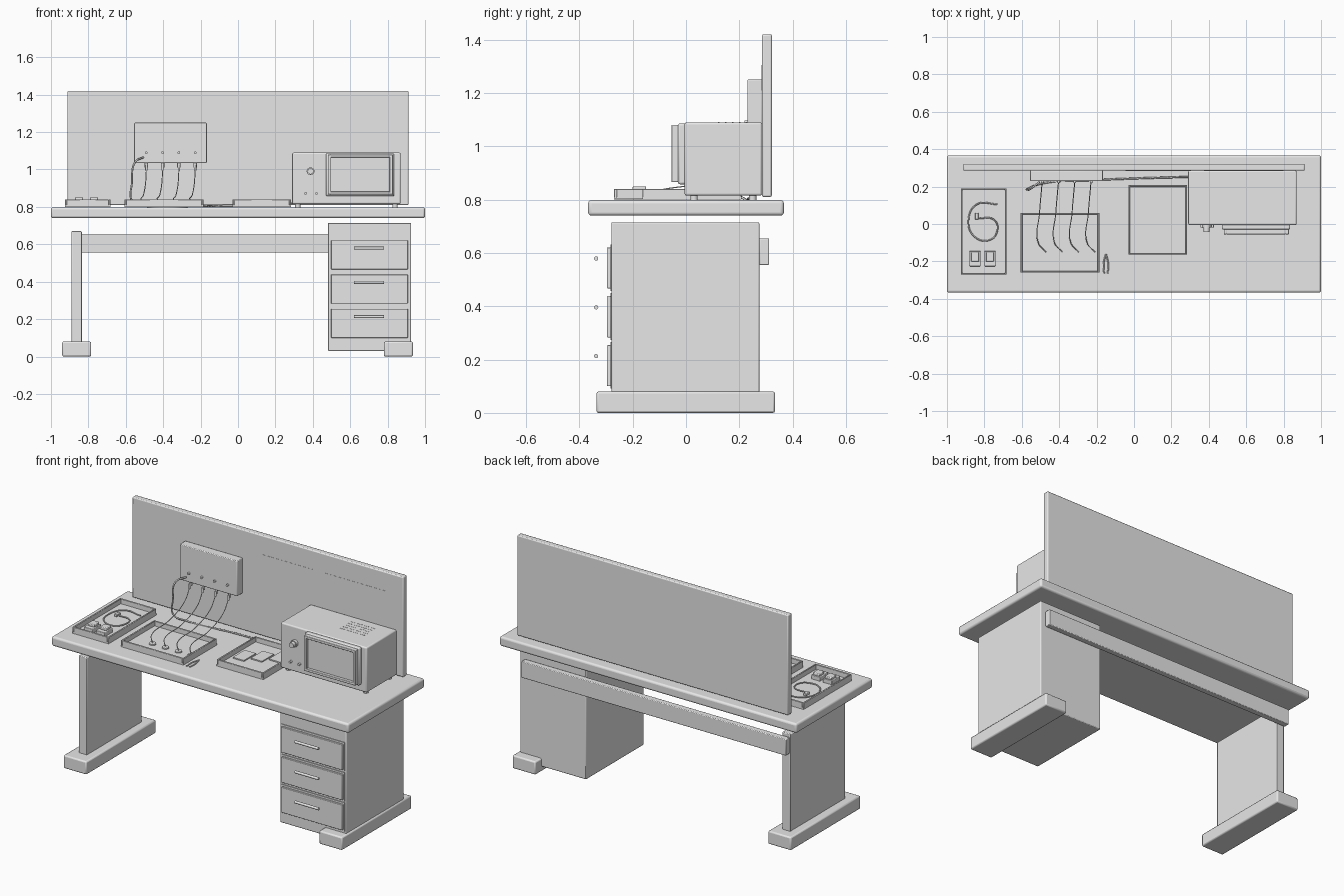
import bpy
import math
from mathutils import Vector

if "Cube" in bpy.data.objects:
    bpy.data.objects.remove(bpy.data.objects["Cube"], do_unlink=True)

GREY = (0.8, 0.8, 0.8, 1.0)
grey = bpy.data.materials.new("light grey")
grey.use_nodes = True
grey.diffuse_color = GREY
grey.node_tree.nodes["Principled BSDF"].inputs["Base Color"].default_value = GREY


def box(name, x, y, z, bevel=0.0, segments=2):
    """Box from its (low, high) range on each axis, with rounded edges."""
    bpy.ops.mesh.primitive_cube_add(size=1)
    o = bpy.context.object
    o.name = name
    lo, hi = Vector((x[0], y[0], z[0])), Vector((x[1], y[1], z[1]))
    for v in o.data.vertices:
        v.co = (lo + hi) / 2 + v.co * (hi - lo)
    o.data.materials.append(grey)
    if bevel:
        m = o.modifiers.new("rounded edges", 'BEVEL')
        m.width, m.segments = bevel, segments
        bpy.ops.object.shade_smooth_by_angle(angle=math.radians(40))
    return o


def cylinder(name, at, radius, depth, axis='Z', sides=20):
    turn = {'X': (0, math.pi / 2, 0), 'Y': (math.pi / 2, 0, 0), 'Z': (0, 0, 0)}[axis]
    bpy.ops.mesh.primitive_cylinder_add(vertices=sides, radius=radius, depth=depth,
                                        location=at, rotation=turn)
    o = bpy.context.object
    o.name = name
    o.data.materials.append(grey)
    bpy.ops.object.shade_smooth_by_angle(angle=math.radians(40))
    return o


def cable(name, points, radius):
    """Smooth tube through the given points."""
    c = bpy.data.curves.new(name, 'CURVE')
    c.dimensions = '3D'
    c.bevel_depth, c.bevel_resolution, c.resolution_u = radius, 1, 8
    c.use_fill_caps = True
    s = c.splines.new('BEZIER')
    s.bezier_points.add(len(points) - 1)
    for p, co in zip(s.bezier_points, points):
        p.co = co
        p.handle_left_type = p.handle_right_type = 'AUTO'
    o = bpy.data.objects.new(name, c)
    bpy.context.collection.objects.link(o)
    c.materials.append(grey)
    bpy.ops.object.select_all(action='DESELECT')
    o.select_set(True)
    bpy.context.view_layer.objects.active = o
    bpy.ops.object.convert(target='MESH')


def tray(name, x, y, z=(0.80, 0.84), wall=0.009):
    """Open tray: a slab whose top face is inset and pushed down."""
    box(name + "_floor", x, y, (z[0], z[0] + 0.01))
    for i in (0, 1):
        s = 1 if i == 0 else -1
        box(name + "_side_wall", sorted((x[i], x[i] + s * wall)), y, z, 0.002, 1)
        box(name + "_end_wall", (x[0] + wall, x[1] - wall),
            sorted((y[i], y[i] + s * wall)), z, 0.002, 1)


# Desk frame
box("tabletop", (-1, 1), (-0.367, 0.367), (0.74, 0.798), 0.012, 3)
box("back_panel", (-0.912, 0.912), (0.285, 0.322), (0.81, 1.42), 0.006)
box("rear_beam", (-0.89, 0.89), (0.275, 0.312), (0.555, 0.655), 0.004)
box("leg_panel", (-0.89, -0.835), (-0.26, 0.27), (0.07, 0.67), 0.004)
for side, x in (("right", (-0.94, -0.785)), ("left", (0.78, 0.935))):
    box(side + "_foot", x, (-0.336, 0.334), (0, 0.08), 0.008)

# Drawer cabinet
box("drawer_cabinet", (0.48, 0.925), (-0.28, 0.275), (0.03, 0.715), 0.005)
for i in range(3):
    z = 0.1 + i * 0.183
    box("drawer_recess", (0.49, 0.915), (-0.284, -0.27), (z - 0.009, z + 0.166))
    box("drawer_front", (0.497, 0.908), (-0.296, -0.282), (z, z + 0.155), 0.003)
    cylinder("drawer_handle", (0.7, -0.337, z + 0.113), 0.008, 0.16, 'X', 12)

# Instrument with framed screen
box("instrument_body", (0.29, 0.87), (-0.005, 0.285), (0.815, 1.09), 0.008, 3)
box("bezel_back", (0.47, 0.835), (-0.03, 0), (0.857, 1.086), 0.008)
for x in ((0.48, 0.498), (0.81, 0.828)):
    box("bezel_upright", x, (-0.055, -0.025), (0.866, 1.08), 0.003)
for z in ((0.866, 0.882), (1.064, 1.08)):
    box("bezel_rail", (0.495, 0.813), (-0.055, -0.025), z, 0.003)
box("screen", (0.497, 0.811), (-0.038, -0.025), (0.881, 1.065))
cylinder("dial_base", (0.388, -0.012, 0.99), 0.021, 0.02, 'Y')
cylinder("dial_knob", (0.388, -0.028, 0.99), 0.016, 0.03, 'Y')
for x in (0.362, 0.42):
    cylinder("push_button", (x, -0.01, 0.872), 0.007, 0.02, 'Y', 12)
for x in (0.32, 0.84):
    for y in (0.03, 0.25):
        cylinder("instrument_foot", (x, y, 0.807), 0.014, 0.02)
for row in range(5):
    for col in range(4):
        x, y = 0.6 + col * 0.045, 0.12 + row * 0.026
        box("vent_slot", (x, x + 0.032), (y, y + 0.006), (1.089, 1.091))

# Notices on the panel
for x in ((-0.045, 0.306), (0.374, 0.80)):
    box("notice_sheet", x, (0.284, 0.287), (1.21, 1.305))

# Trays
tray("narrow_tray", (-0.925, -0.682), (-0.27, 0.19))
tray("electrode_tray", (-0.606, -0.185), (-0.26, 0.06))
tray("card_tray", (-0.03, 0.284), (-0.163, 0.208))

# Wall box with sockets, leads and electrodes
box("wall_box", (-0.555, -0.167), (0.23, 0.286), (1.035, 1.25), 0.004)
for i in range(4):
    x, foot = -0.49 + i * 0.087, -0.47 + i * 0.087
    cylinder("indicator", (x, 0.226, 1.09), 0.007, 0.014, 'Y', 12)
    cylinder("socket", (x, 0.245, 1.025), 0.009, 0.03, 'Z', 12)
    cylinder("plug", (x, 0.235, 1.01), 0.006, 0.03, 'Z', 12)
    cable("lead", [(x, 0.235, 1.0), (x - 0.004, 0.19, 0.93), (x - 0.015, 0.06, 0.865),
                   (x - 0.022, -0.1, 0.835), (foot, -0.15, 0.818)], 0.0025)
    cylinder("electrode_disc", (foot, -0.15, 0.813), 0.02, 0.008)

# Main cable from wall box to instrument
cable("main_cable", [(-0.505, 0.225, 1.065), (-0.55, 0.19, 1.04), (-0.567, 0.185, 0.93),
                     (-0.565, 0.19, 0.83), (-0.5, 0.215, 0.805), (-0.2, 0.235, 0.805),
                     (0.05, 0.245, 0.805), (0.3, 0.252, 0.82)], 0.005)

# Cards
for i in range(3):
    x, y = i * 0.0875, -0.05 + i * 0.048
    box("card", (x, x + 0.075), (y, y + 0.115), (0.811, 0.818))

# Coiled wire and clips in the narrow tray
cable("coiled_wire", [(-0.73, 0.105, 0.816), (-0.84, 0.105, 0.82), (-0.885, 0.02, 0.816),
                      (-0.85, -0.07, 0.816), (-0.77, -0.085, 0.816), (-0.732, -0.04, 0.82),
                      (-0.745, 0.02, 0.82), (-0.835, 0.032, 0.82)], 0.004)
box("wire_end", (-0.85, -0.832), (0.024, 0.06), (0.81, 0.826), 0.003)
for x in (-0.88, -0.8):
    box("clip_base", (x, x + 0.06), (-0.226, -0.145), (0.808, 0.835), 0.003)
    box("clip_top", (x + 0.008, x + 0.052), (-0.2, -0.15), (0.833, 0.85), 0.004)

# Tweezers
for s in (-1, 1):
    cable("tweezer_arm", [(-0.15, -0.16, 0.803), (-0.15 + s * 0.012, -0.21, 0.803),
                          (-0.15 + s * 0.01, -0.265, 0.803)], 0.004)
